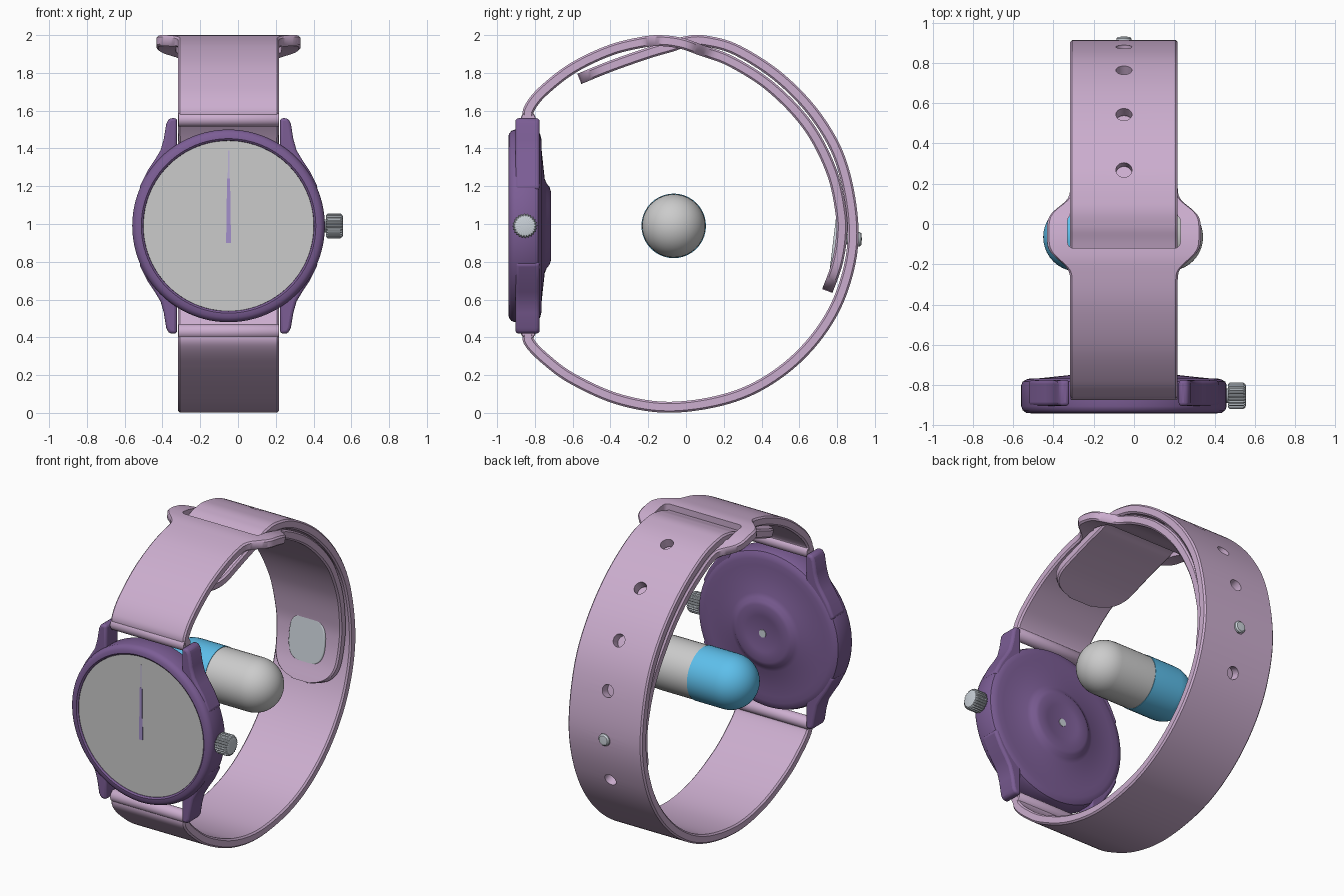
import bpy, bmesh, math
from mathutils import Matrix, Vector

if "Cube" in bpy.data.objects:
    bpy.data.objects.remove(bpy.data.objects["Cube"])

CX, CZ = -0.05, 0.99          # watch centre
HALF = 0.267                  # strap half width


def material(name, rgb):
    m = bpy.data.materials.new(name)
    m.diffuse_color = (*rgb, 1)
    m.use_nodes = True
    m.node_tree.nodes["Principled BSDF"].inputs["Base Color"].default_value = m.diffuse_color
    return m


PINK = material("strap_pink", (0.60, 0.42, 0.62))
PURPLE = material("case_purple", (0.20, 0.11, 0.30))
BLUE = material("capsule_blue", (0.11, 0.52, 0.83))
STEEL = material("steel", (0.60, 0.65, 0.70))
LILAC = material("hand_lilac", (0.37, 0.28, 0.60))
PALE = material("hand_pale", (0.50, 0.45, 0.68))


def finish(bm, name, mat=None, bevel=0.0, smooth=35):
    bmesh.ops.recalc_face_normals(bm, faces=bm.faces)
    me = bpy.data.meshes.new(name)
    bm.to_mesh(me)
    bm.free()
    ob = bpy.data.objects.new(name, me)
    bpy.context.collection.objects.link(ob)
    if mat:
        me.materials.append(mat)
    if bevel:
        b = ob.modifiers.new("bevel", 'BEVEL')
        b.width, b.segments, b.limit_method = bevel, 3, 'ANGLE'
    activate(ob)
    bpy.ops.object.shade_smooth_by_angle(angle=math.radians(smooth))
    return ob


def activate(ob):
    bpy.ops.object.select_all(action='DESELECT')
    ob.select_set(True)
    bpy.context.view_layer.objects.active = ob


def lathe(name, prof, origin, axis, mat=None, n=72, ripple=0.0):
    """Revolve (radius, height) points about the x or y axis."""
    rot = Matrix.Rotation(-math.pi / 2, 4, 'X') if axis == 'y' else Matrix.Rotation(math.pi / 2, 4, 'Y')
    mx = Matrix.Translation(origin) @ rot
    bm = bmesh.new()
    rings = []
    for r, h in prof:
        if r == 0:
            rings.append([bm.verts.new(mx @ Vector((0, 0, h)))] * n)
            continue
        ring = []
        for i in range(n):
            a, q = 2 * math.pi * i / n, r - (ripple if i % 4 > 1 else 0)
            ring.append(bm.verts.new(mx @ Vector((q * math.cos(a), q * math.sin(a), h))))
        rings.append(ring)
    for p, q in zip(rings, rings[1:]):
        for i in range(n):
            j = (i + 1) % n
            bm.faces.new(list(dict.fromkeys((p[i], p[j], q[j], q[i]))))
    return finish(bm, name, mat)


def prism(name, pts, y0, y1, mat=None, bevel=0.0):
    """Extrude an x-z outline along y."""
    bm = bmesh.new()
    a, b = [[bm.verts.new((x, y, z)) for x, z in pts] for y in (y0, y1)]
    bm.faces.new(a)
    bm.faces.new(b)
    for i in range(len(a)):
        j = (i + 1) % len(a)
        bm.faces.new((a[i], a[j], b[j], b[i]))
    return finish(bm, name, mat, bevel)


def spline(pts, sub=10):
    """Smooth y-z path with extra samples at the far end."""
    P = [Vector(p) for p in pts]
    P = [2 * P[0] - P[1]] + P + [2 * P[-1] - P[-2]]
    out = []
    for k in range(1, len(P) - 2):
        p0, p1, p2, p3 = P[k - 1:k + 3]
        ts = [i / sub for i in range(sub)]
        if k == len(P) - 3:
            ts += [0.94, 0.97, 0.985, 0.995, 1.0]
        for t in ts:
            out.append(0.5 * (2 * p1 + (p2 - p0) * t + (2 * p0 - 5 * p1 + 4 * p2 - p3) * t * t
                              + (3 * p1 - p0 - 3 * p2 + p3) * t ** 3))
    return out


def strap(name, pts, width, end_len, th=0.029):
    """Sweep a soft-edged band along a path, with a rounded free end."""
    path = spline(pts)
    total = [0.0]
    for a, b in zip(path, path[1:]):
        total.append(total[-1] + (b - a).length)
    bm = bmesh.new()
    rings = []
    for i, p in enumerate(path):
        t = (path[min(i + 1, len(path) - 1)] - path[max(i - 1, 0)]).normalized()
        nrm = Vector((-t.y, t.x))
        left = total[-1] - total[i]
        w = width(p, left)
        s = max(0.0, 1 - left / end_len)
        w *= max(0.35, (1 - s ** 3) ** (1 / 2.5)) if s < 1 else 0.35
        c = 0.01
        sec = [(-w, -th + c), (-w + c, -th), (w - c, -th), (w, -th + c),
               (w, th - c), (w - c, th), (-w + c, th), (-w, th - c)]
        rings.append([bm.verts.new((CX + x, p.x + nrm.x * h, p.y + nrm.y * h)) for x, h in sec])
    for a, b in zip(rings, rings[1:]):
        for i in range(8):
            j = (i + 1) % 8
            bm.faces.new((a[i], a[j], b[j], b[i]))
    bm.faces.new(rings[0])
    bm.faces.new(rings[-1])
    return finish(bm, name, PINK)


def cut(ob, cutter):
    m = ob.modifiers.new("cut", 'BOOLEAN')
    m.object, m.operation, m.solver = cutter, 'DIFFERENCE', 'EXACT'
    cutter.hide_render = True
    activate(ob)
    bpy.ops.object.modifier_apply(modifier="cut")
    bpy.data.objects.remove(cutter)
    bpy.ops.object.shade_smooth_by_angle(angle=math.radians(35))


# case, back and dial
lathe("case", [(0, -0.91), (0.45, -0.91), (0.452, -0.932), (0.462, -0.94), (0.485, -0.938), (0.503, -0.925),
               (0.51, -0.905), (0.51, -0.80), (0.503, -0.783), (0.485, -0.772), (0.46, -0.766), (0.42, -0.766),
               (0.36, -0.76), (0.25, -0.748), (0.225, -0.738), (0.205, -0.722), (0.185, -0.716),
               (0.12, -0.716), (0.105, -0.72), (0, -0.72)], (CX, 0, CZ), 'y', PURPLE, 96)
lathe("dial", [(0, -0.93), (0.451, -0.93), (0.451, -0.90), (0, -0.90)], (CX, 0, CZ), 'y', None, 96)
lathe("sensor", [(0, -0.717), (0.025, -0.717), (0.028, -0.73), (0, -0.73)], (CX, 0, CZ), 'y', STEEL, 24)

# hands
for name, z0, z1, w0, w1, y, mat in (("hour_hand", 0.90, 1.24, 0.013, 0.008, -0.934, LILAC),
                                     ("minute_hand", 0.95, 1.39, 0.005, 0.004, -0.932, PALE)):
    prism(name, [(CX - w0, z0), (CX + w0, z0), (CX + w1, z1), (CX - w1, z1)], y, -0.925, mat)

# lugs and spring bars
LUG = [(0.272, 0.57), (0.315, 0.57), (0.33, 0.54), (0.343, 0.46), (0.36, 0.40), (0.39, 0.35), (0.43, 0.29),
       (0.475, 0.20), (0.44, 0.17), (0.272, 0.34)]
for sx, sn in ((-1, "left"), (1, "right")):
    for sz, zn in ((-1, "lower"), (1, "upper")):
        prism(f"{zn}_{sn}_lug", [(CX + sx * x, CZ + sz * z) for x, z in LUG], -0.903, -0.775, PURPLE, 0.016)
for zn, z in (("upper", 1.555), ("lower", 0.43)):
    lathe(f"{zn}_strap_roll", [(0, -0.266), (0.036, -0.266), (0.04, -0.26), (0.04, 0.26), (0.036, 0.266), (0, 0.266)],
          (CX, -0.835, z), 'x', PINK, 32)

# crown
lathe("crown_stem", [(0, 0.44), (0.035, 0.44), (0.035, 0.48), (0, 0.48)], (0, -0.853, CZ), 'x', STEEL, 24)
lathe("crown", [(0, 0.467), (0.058, 0.467), (0.066, 0.475), (0.066, 0.542), (0.058, 0.553), (0.045, 0.557),
                (0, 0.557)], (0, -0.853, CZ), 'x', STEEL, 96, 0.006)

# long strap with holes, its end tucked inside
long_strap = strap("long_strap", [
    (-0.835, 0.43), (-0.83, 0.375), (-0.75, 0.29), (-0.6, 0.18), (-0.35, 0.07), (-0.07, 0.03), (0.25, 0.085),
    (0.5, 0.216), (0.7, 0.414), (0.83, 0.655), (0.885, 0.95), (0.83, 1.30), (0.7, 1.555), (0.5, 1.77),
    (0.27, 1.92), (0.1, 1.969), (0.0, 1.965), (-0.08, 1.94), (-0.2, 1.905), (-0.4, 1.835), (-0.565, 1.768)],
    lambda p, left: HALF, 0.22)
bm = bmesh.new()
for ang in (71, 52.5, 33, 15, -3, -20):
    a = math.radians(ang)
    d = Vector((0, math.cos(a), math.sin(a)))
    mx = Matrix.Translation(Vector((CX, -0.07, 0.97)) + d * 0.96) @ d.to_track_quat('Z', 'X').to_matrix().to_4x4()
    bmesh.ops.create_cone(bm, cap_ends=True, segments=24, radius1=0.04, radius2=0.04, depth=0.3, matrix=mx)
cut(long_strap, finish(bm, "hole_cutter"))

# short strap flaring into a slotted loop, then running inside


def short_width(p, left):
    if p.y < 1.75 and p.x > 0:
        return HALF - 0.05 * max(0.0, 1 - left / 0.9)
    if p.x < 0.5 and p.y > 1.7:
        return HALF + 0.115 * math.exp(-(abs(p.x + 0.05) / 0.14) ** 4)
    return HALF


short_strap = strap("short_strap", [
    (-0.835, 1.555), (-0.83, 1.61), (-0.76, 1.70), (-0.6, 1.825), (-0.4, 1.92), (-0.22, 1.964), (-0.12, 1.97),
    (-0.02, 1.955), (0.08, 1.92), (0.24, 1.86), (0.45, 1.725), (0.645, 1.52), (0.77, 1.28), (0.82, 1.06),
    (0.822, 0.92), (0.797, 0.78), (0.748, 0.645)], short_width, 0.2)
bm = bmesh.new()
bmesh.ops.create_cube(bm, matrix=Matrix.Translation((CX, -0.037, 1.95)) @ Matrix.Diagonal((0.56, 0.166, 0.3, 1)))
bmesh.ops.bevel(bm, geom=[e for e in bm.edges if abs(e.verts[0].co.z - e.verts[1].co.z) > 0.1],
                offset=0.03, segments=4, profile=0.5, affect='EDGES')
cut(short_strap, finish(bm, "slot_cutter"))

# fastening stud and its inner plate
lathe("stud", [(0, 0.80), (0.028, 0.80), (0.028, 0.905), (0.038, 0.908), (0.038, 0.92), (0.03, 0.929), (0, 0.931)],
      (CX, 0, 0.92), 'y', STEEL, 32)


def sup(v):
    return math.copysign(abs(v) ** 0.7, v)


plate = prism("stud_plate", [(0.13 * sup(math.cos(i * math.pi / 24)), 0.15 * sup(math.sin(i * math.pi / 24)))
                             for i in range(48)], -0.012, 0.02, STEEL, 0.008)
plate.location = (CX, 0.79, 0.9)
plate.rotation_euler.x = -0.12

# two-tone capsule inside the loop


def cap(r, x, sign):
    return [(r * math.cos(i * math.pi / 20) if i < 10 else 0, x + sign * r * math.sin(i * math.pi / 20))
            for i in range(11)]


AX = (0, -0.065, CZ)
lathe("capsule_grey", [(0, -0.09), (0.168, -0.09)] + cap(0.168, 0.175, 1), AX, 'x', None, 40)
lathe("capsule_blue", [(0, -0.08), (0.171, -0.08)] + cap(0.171, -0.28, -1), AX, 'x', BLUE, 40)
